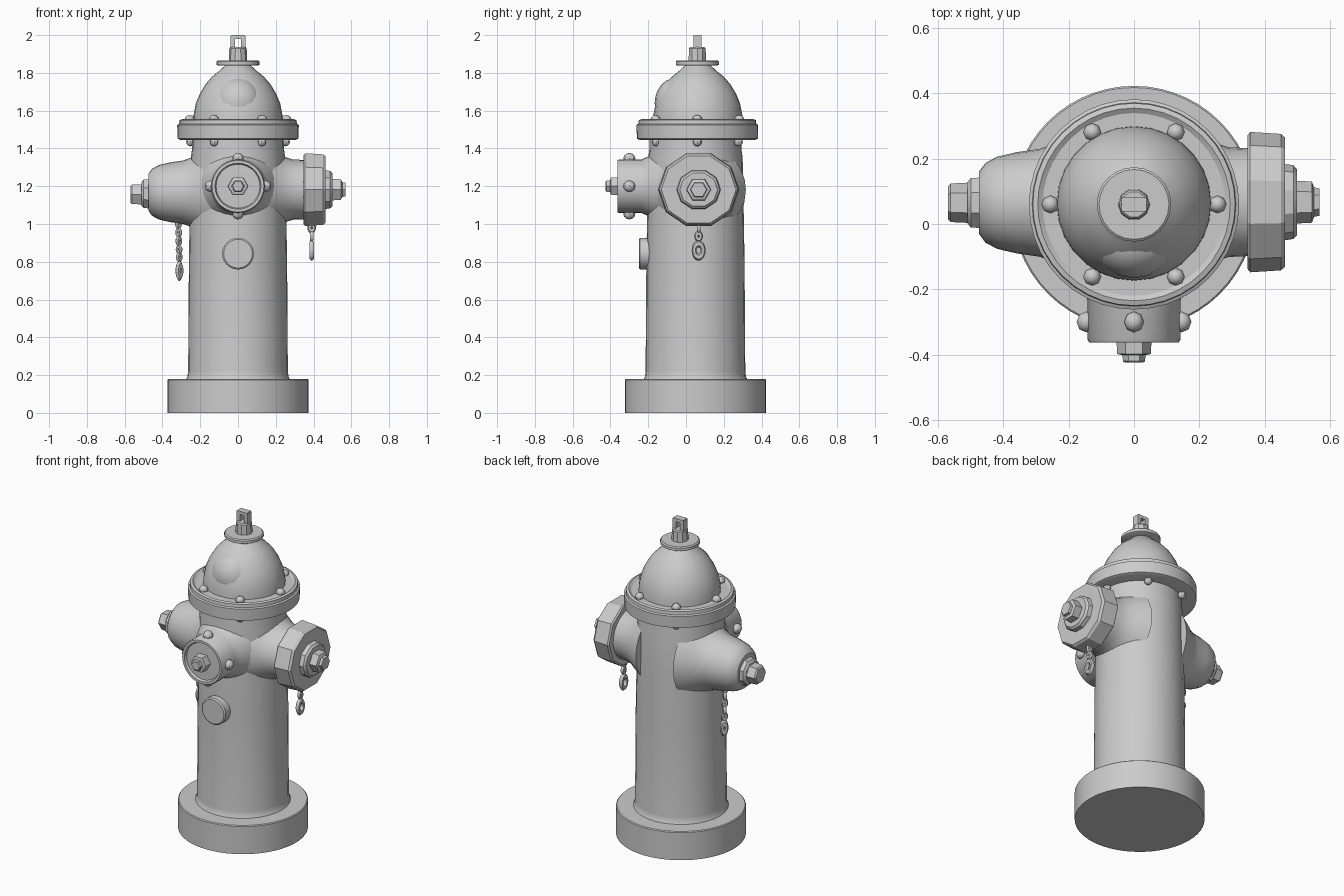
import bpy, bmesh, math
from mathutils import Vector

if "Cube" in bpy.data.objects:
    bpy.data.objects.remove(bpy.data.objects["Cube"])

CY = 0.06  # y of the hydrant's vertical axis
AXES = {'x': (0, 1, 2), 'y': (1, 0, 2), 'z': (2, 0, 1)}


def smooth(ob, angle):
    for p in ob.data.polygons:
        p.use_smooth = True
    ob.data.set_sharp_from_angle(angle=math.radians(angle))


def lathe(name, axis, centre, profile, n=32, phase=0.0, squash=1.0, angle=32):
    """Turn (position along axis, radius) points about an axis; ends are capped."""
    a, u, v = AXES[axis]
    bm = bmesh.new()
    rings = []
    for pos, r in profile:
        ring = []
        for i in range(n):
            t = phase + 2 * math.pi * i / n
            co = [0, 0, 0]
            co[a] = pos
            co[u] = centre[0] + r * math.cos(t)
            co[v] = centre[1] + r * math.sin(t) * squash
            ring.append(bm.verts.new(co))
        rings.append(ring)
    for p, q in zip(rings, rings[1:]):
        for i in range(n):
            j = (i + 1) % n
            bm.faces.new((p[i], p[j], q[j], q[i]))
    bm.faces.new(rings[0])
    bm.faces.new(rings[-1])
    bmesh.ops.recalc_face_normals(bm, faces=bm.faces)
    me = bpy.data.meshes.new(name)
    bm.to_mesh(me)
    bm.free()
    ob = bpy.data.objects.new(name, me)
    bpy.context.collection.objects.link(ob)
    smooth(ob, angle)
    return ob


def ball(name, loc, size, seg=12, rings=8):
    bpy.ops.mesh.primitive_uv_sphere_add(segments=seg, ring_count=rings, radius=1, location=loc)
    ob = bpy.context.object
    ob.name, ob.scale = name, size
    smooth(ob, 40)


def box(name, loc, size):
    bpy.ops.mesh.primitive_cube_add(size=1, location=loc)
    ob = bpy.context.object
    ob.name, ob.scale = name, size


def link(name, loc, width, height, turn, wire=0.011):
    """Oval chain link standing upright, turned about z."""
    bpy.ops.mesh.primitive_torus_add(major_segments=16, minor_segments=6,
                                     major_radius=width / 2 - wire, minor_radius=wire,
                                     location=loc, rotation=(math.pi / 2, 0, turn))
    ob = bpy.context.object
    ob.name, ob.scale = name, (1, height / width, 1)
    smooth(ob, 60)


# Base and barrel
lathe("base", 'z', (0, 0.05), [(0, .373), (.175, .373), (.18, .368)], 56)
lathe("barrel", 'z', (0, 0.05),
      [(.17, .28), (.19, .268), (.22, .264), (.8, .26), (1.1, .255), (1.35, .25), (1.4, .243), (1.46, .243)], 32)

# Bonnet flange, dome and top washer
lathe("flange", 'z', (0, CY),
      [(1.445, .305), (1.452, .32), (1.525, .322), (1.53, .312), (1.55, .31), (1.555, .295), (1.545, .28), (1.545, .2)], 40)
lathe("bonnet", 'z', (0, 0.063),
      [(1.53, .237), (1.58, .235), (1.64, .223), (1.69, .202), (1.74, .172), (1.78, .137),
       (1.81, .1), (1.83, .078), (1.845, .06)], 28)
ball("bonnet_bulge", (0, -.05, 1.64), (.13, .116, .135), 20, 12)
lathe("top_washer", 'z', (0, CY), [(1.838, .105), (1.843, .114), (1.86, .114), (1.866, .107)], 24)

# Operating nut with slotted tip
lathe("stem", 'z', (0, CY), [(1.86, .049), (1.93, .046), (1.937, .04)], 10)
for s in (-1, 1):
    box("slotted_tip_side", (s * .027, CY, 1.96), (.024, .042, .072))
box("slotted_tip_bridge", (0, CY, 1.99), (.07, .042, .02))

# Flange bolts, above and below
for i in range(6):
    t = i * math.pi / 3
    x, y = .256 * math.cos(t), CY + .256 * math.sin(t)
    ball("upper_bolt", (x, y, 1.55), (.027, .027, .027), 8, 6)
    ball("lower_bolt", (x * .98, CY + (y - CY) * .98, 1.435), (.024, .024, .024), 8, 6)

# Front outlet with dished face, lugs and nut
F = (0, 1.2)
lathe("front_outlet", 'y', F,
      [(-.08, .22), (-.16, .185), (-.2, .158), (-.235, .142), (-.355, .142), (-.363, .137),
       (-.363, .122), (-.348, .116), (-.35, .06)], 28)
for i in range(4):
    t = i * math.pi / 2
    ball("front_lug", (.146 * math.cos(t), -.3, 1.2 + .146 * math.sin(t)), (.03, .032, .03), 8, 6)
lathe("front_nut", 'y', F, [(-.34, .054), (-.398, .052), (-.402, .035), (-.42, .034), (-.425, .028)], 6)

# Cover disc below the front outlet
lathe("cover_disc", 'y', (0, .843), [(-.18, .084), (-.243, .084), (-.25, .076)], 24)

# Left outlet with stepped nut
L = (.065, 1.168)
lathe("left_outlet", 'x', L,
      [(-.13, .25), (-.2, .21), (-.24, .183), (-.29, .165), (-.36, .155), (-.42, .141),
       (-.455, .122), (-.475, .095)], 28, squash=1.02)
lathe("left_collar", 'x', (.065, 1.16), [(-.46, .084), (-.5, .082), (-.51, .068)], 8, math.pi / 8)
lathe("left_nut", 'x', (.065, 1.157), [(-.5, .062), (-.562, .059), (-.57, .05)], 6)

# Right outlet with faceted cap
R = (.067, 1.182)
lathe("right_neck", 'x', R,
      [(.13, .25), (.2, .21), (.24, .185), (.29, .168), (.36, .165)], 28, squash=.95)
lathe("right_cap", 'x', R, [(.348, .205), (.356, .215), (.45, .209), (.463, .198)], 10,
      squash=.94, angle=20)
lathe("right_collar", 'x', R, [(.455, .118), (.488, .113), (.5, .1)], 10, squash=.92)
lathe("right_nut", 'x', R, [(.49, .066), (.545, .063), (.552, .045), (.568, .042)], 6)

# Hanging chains: short one on the cap, long one under the left outlet
for i, z in enumerate((.98, .935)):
    link("right_chain", (.39, .067, z), .045, .06, i * math.pi / 2)
link("right_chain_end", (.39, .067, .86), .074, .11, math.pi / 2, .013)
for i, z in enumerate((1.0, .955, .91, .865, .825)):
    link("left_chain", (-.315 + i * .001, .06, z), .042, .06, math.pi / 4 + i * math.pi / 2)
link("left_chain_end", (-.31, .06, .753), .05, .11, math.pi / 4, .013)
